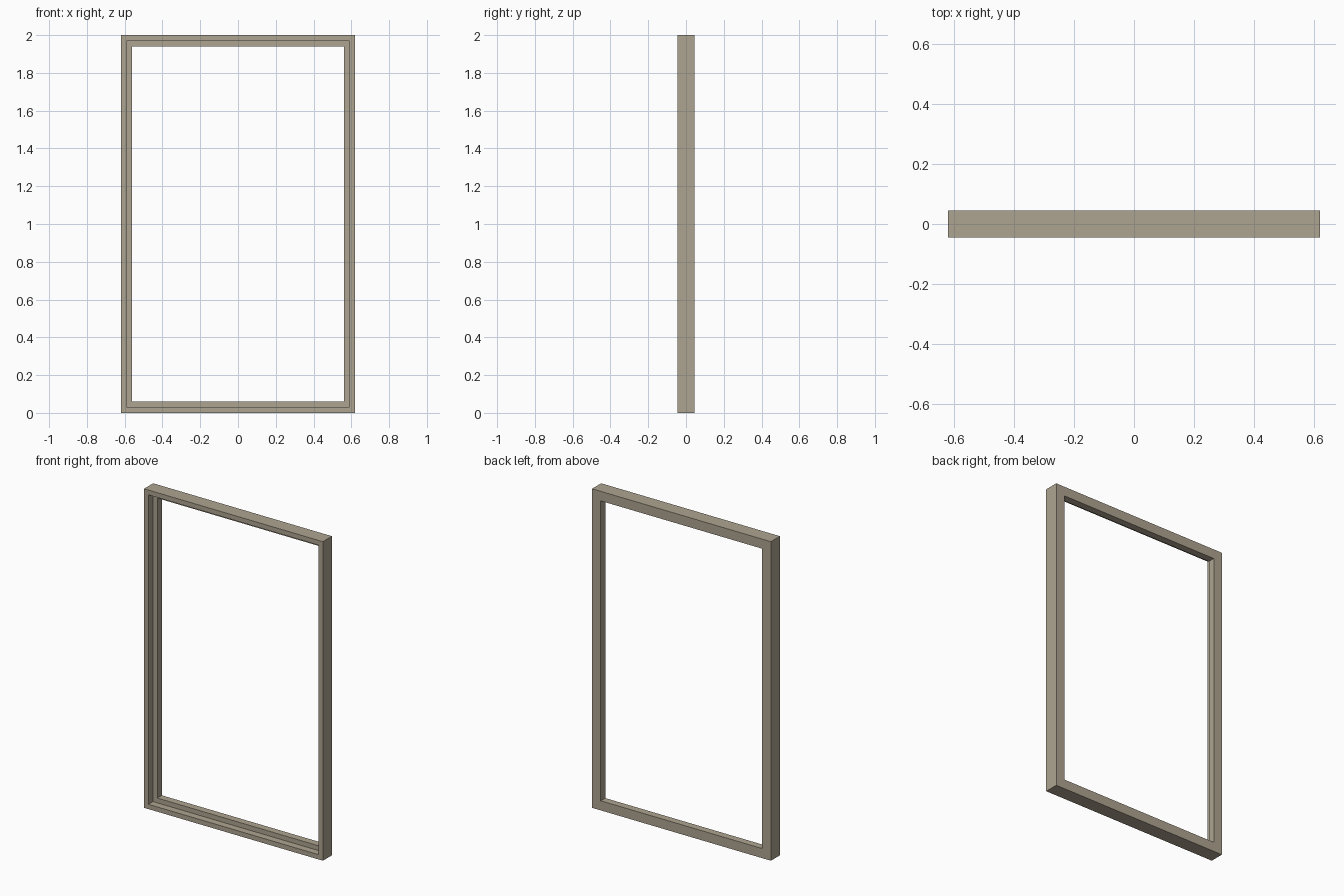
import bpy, bmesh

if "Cube" in bpy.data.objects:
    bpy.data.objects.remove(bpy.data.objects["Cube"])

W, H, D = 1.24, 2.0, 0.09      # overall width, height, depth
FRONT, BACK = 0.03, 0.06       # face widths in front of and behind the rebate
STEP_Y = 0.0                   # depth at which the rebate stops

# L-shaped section of the frame: (inset from outer edge, y)
profile = [(0, -D / 2), (FRONT, -D / 2), (FRONT, STEP_Y),
           (BACK, STEP_Y), (BACK, D / 2), (0, D / 2)]

# Sweep the section around the four mitred corners
bm = bmesh.new()
corners = [(-1, 0), (1, 0), (1, 1), (-1, 1)]
rings = []
for sx, top in corners:
    rings.append([bm.verts.new((sx * (W / 2 - i), y, H - i if top else i))
                  for i, y in profile])

n = len(profile)
for c in range(4):
    a, b = rings[c], rings[(c + 1) % 4]
    for k in range(n):
        m = (k + 1) % n
        bm.faces.new((a[k], b[k], b[m], a[m]))
bmesh.ops.recalc_face_normals(bm, faces=bm.faces)

mesh = bpy.data.meshes.new("window_frame")
bm.to_mesh(mesh)
bm.free()

# Muted beige-grey frame
mat = bpy.data.materials.new("frame_beige")
mat.diffuse_color = (0.42, 0.37, 0.28, 1)
mat.use_nodes = True
mat.node_tree.nodes["Principled BSDF"].inputs["Base Color"].default_value = mat.diffuse_color
mesh.materials.append(mat)
bpy.context.collection.objects.link(bpy.data.objects.new("window_frame", mesh))
